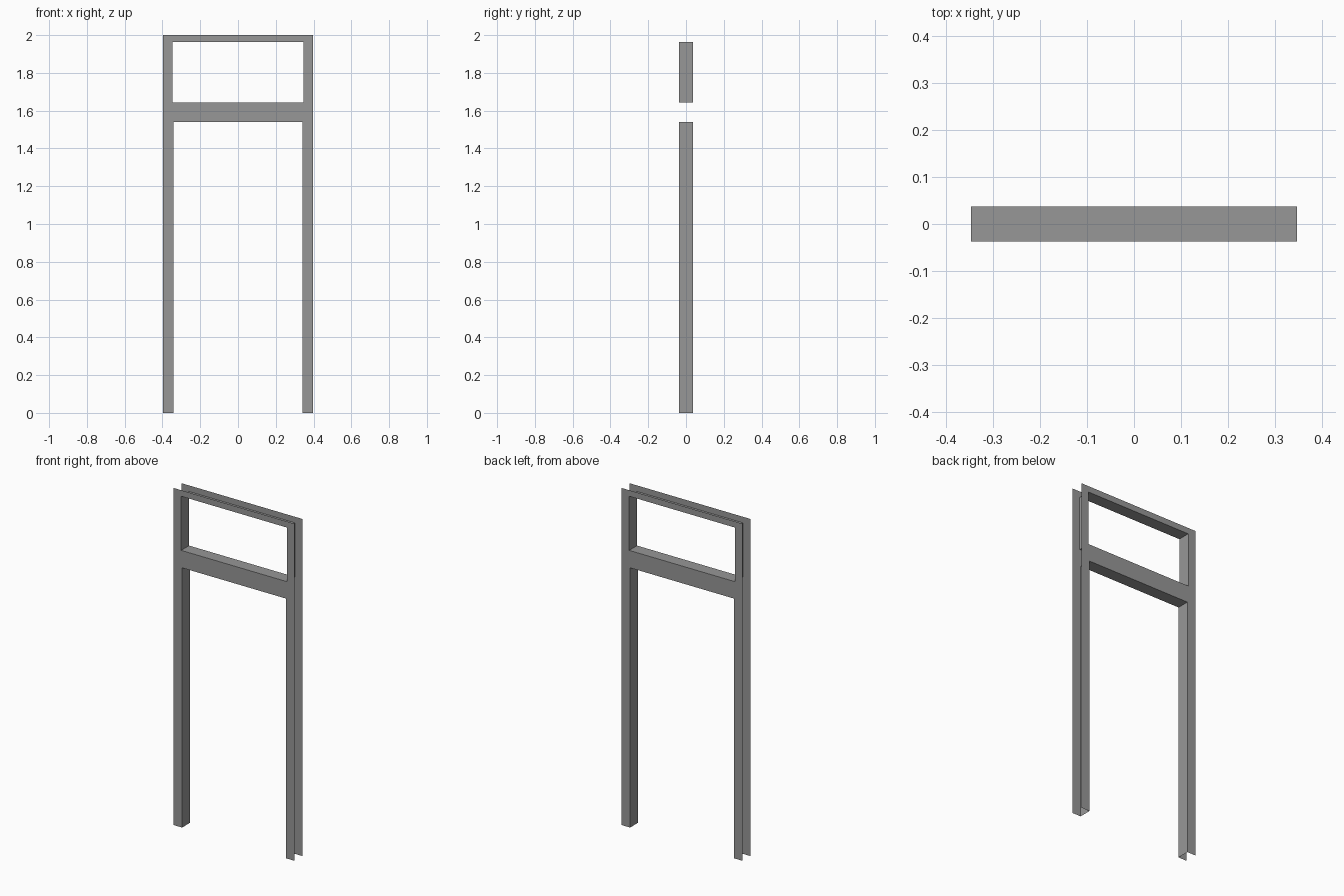
import bpy
import bmesh

cube = bpy.data.objects.get("Cube")
if cube:
    bpy.data.objects.remove(cube, do_unlink=True)

# Single grey finish
grey = bpy.data.materials.new("grey_metal")
grey.use_nodes = True
colour = (0.31, 0.31, 0.31, 1)
grey.diffuse_color = colour
grey.node_tree.nodes["Principled BSDF"].inputs["Base Color"].default_value = colour

# Main dimensions (half widths, half depth and heights)
OUTER, DOOR, WINDOW, DEPTH = 0.397, 0.341, 0.347, 0.037
HEAD, SILL, WINDOW_TOP, TOP = 1.541, 1.643, 1.964, 2.0


def make_sheet(name, quads):
    """Join a list of four-cornered faces into one flat shaded object."""
    bm = bmesh.new()
    for quad in quads:
        bm.faces.new([bm.verts.new(p) for p in quad])
    bmesh.ops.remove_doubles(bm, verts=bm.verts, dist=0.0001)
    mesh = bpy.data.meshes.new(name)
    bm.to_mesh(mesh)
    bm.free()
    mesh.materials.append(grey)
    obj = bpy.data.objects.new(name, mesh)
    bpy.context.collection.objects.link(obj)
    return obj


def panel(name, side):
    """Flat casing around both openings; side is -1 for front, 1 for back."""
    y = side * DEPTH
    rects = [(-OUTER, OUTER, WINDOW_TOP, TOP), (-OUTER, OUTER, HEAD, SILL)]
    for inner, low, high in ((DOOR, 0, HEAD), (WINDOW, SILL, WINDOW_TOP)):
        rects += [(-OUTER, -inner, low, high), (inner, OUTER, low, high)]
    quads = []
    for x0, x1, z0, z1 in rects:
        quad = [(x0, y, z0), (x1, y, z0), (x1, y, z1), (x0, y, z1)]
        quads.append(quad if side < 0 else quad[::-1])
    make_sheet(name, quads)


def lining(name, path):
    """Strip across the wall depth, following a path around an opening."""
    make_sheet(name, [[(x0, -DEPTH, z0), (x0, DEPTH, z0), (x1, DEPTH, z1), (x1, -DEPTH, z1)]
                      for (x0, z0), (x1, z1) in zip(path, path[1:])])


# Casings on both wall faces
panel("front_casing", -1)
panel("back_casing", 1)

# Linings facing into the doorway and the transom window
lining("door_lining", [(DOOR, 0), (DOOR, HEAD), (-DOOR, HEAD), (-DOOR, 0)][::-1])
lining("window_lining", [(-WINDOW, SILL), (-WINDOW, WINDOW_TOP), (WINDOW, WINDOW_TOP),
                         (WINDOW, SILL), (-WINDOW, SILL)])
